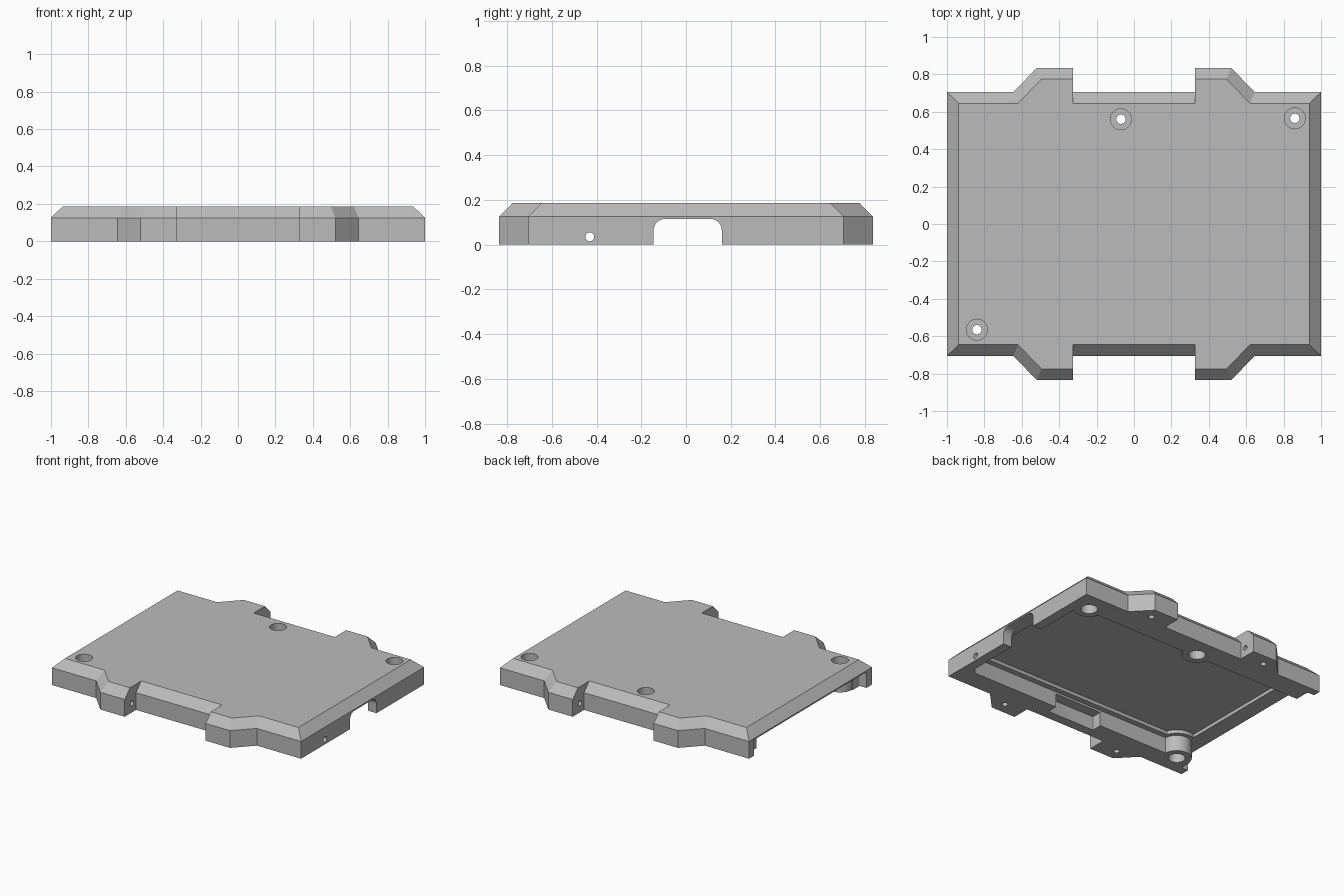
import bpy, bmesh, math
from mathutils import Vector, Matrix

if "Cube" in bpy.data.objects:
    bpy.data.objects.remove(bpy.data.objects["Cube"], do_unlink=True)

grey = bpy.data.materials.new("plain grey")
grey.use_nodes = True
colour = (0.5, 0.5, 0.5, 1)
grey.diffuse_color = colour
grey.node_tree.nodes["Principled BSDF"].inputs["Base Color"].default_value = colour


def loft(name, loops):
    """Solid skinned through matching closed loops."""
    bm = bmesh.new()
    rings = [[bm.verts.new(p) for p in loop] for loop in loops]
    n = len(rings[0])
    for low, high in zip(rings, rings[1:]):
        for i in range(n):
            j = (i + 1) % n
            bm.faces.new((low[i], low[j], high[j], high[i]))
    bm.faces.new(rings[0][::-1])
    bm.faces.new(rings[-1])
    bmesh.ops.recalc_face_normals(bm, faces=bm.faces)
    mesh = bpy.data.meshes.new(name)
    bm.to_mesh(mesh)
    bm.free()
    mesh.materials.append(grey)
    ob = bpy.data.objects.new(name, mesh)
    bpy.context.collection.objects.link(ob)
    return ob


def prism(name, pts, z0, z1):
    return loft(name, [[(x, y, z) for x, y in pts] for z in (z0, z1)])


def rounded(x0, x1, y0, y1, r):
    """Rounded rectangle outline."""
    pts = []
    corners = ((x1 - r, y1 - r), (x0 + r, y1 - r), (x0 + r, y0 + r), (x1 - r, y0 + r))
    for k, (cx, cy) in enumerate(corners):
        for s in range(7):
            a = math.radians(90 * k + 15 * s)
            pts.append((cx + r * math.cos(a), cy + r * math.sin(a)))
    return pts


def rod(name, start, end, r):
    """Round bar between two points."""
    start, end = Vector(start), Vector(end)
    turn = (end - start).to_track_quat("Z", "Y").to_matrix()
    ring = [turn @ Vector((r * math.cos(a), r * math.sin(a), 0))
            for a in (math.tau * i / 32 for i in range(32))]
    return loft(name, [[c + p for p in ring] for c in (start, end)])


def cut(target, cutter):
    """Subtract the cutter and remove it."""
    cutter.hide_render = True
    mod = target.modifiers.new("cut", "BOOLEAN")
    mod.operation = "DIFFERENCE"
    mod.solver = "EXACT"
    mod.object = cutter
    bpy.context.view_layer.objects.active = target
    bpy.ops.object.modifier_apply(modifier=mod.name)
    bpy.data.objects.remove(cutter, do_unlink=True)


# Cover body: outline of one quarter (outer point, chamfered top point)
quarter = [((1, 0.705), (0.937, 0.645)), ((0.645, 0.705), (0.62, 0.645)),
           ((0.52, 0.835), (0.495, 0.775)), ((0.325, 0.835), (0.325, 0.775)),
           ((0.325, 0.705), (0.325, 0.645))]


def outline(k):
    q = [pair[k] for pair in quarter]
    back = q + [(-x, y) for x, y in q[::-1]]
    return back + [(-x, -y) for x, y in back]


cover = loft("cover", [[(x, y, z) for x, y in outline(k)]
                       for k, z in ((0, 0), (0, 0.125), (1, 0.187))])

screws = [(-0.84, -0.565), (0.86, 0.565), (-0.07, 0.56)]

# Underside pocket in two steps, leaving bosses round the screws
steps = [(rounded(-1.2, 0.93, -0.56, 0.54, 0.05), 0.115, 0.1),
         (rounded(-0.88, 0.89, -0.52, 0.5, 0.05), 0.14, 0.13)]
for pts, top, boss in steps:
    pocket = prism("pocket_cutter", pts, -0.1, top)
    for x, y in screws:
        cut(pocket, rod("boss", (x, y, -0.2), (x, y, 0.3), boss))
    cut(cover, pocket)

# Open right-hand edge and the recess in the front rim
cut(cover, prism("edge_cutter", rounded(-1.2, -0.945, -0.64, 0.65, 0.01), -0.1, 0.115))
cut(cover, prism("rim_cutter", rounded(-0.18, 0.2, -0.635, -0.53, 0.005), -0.1, 0.1))

# Cable notch through the left wall
notch = prism("notch_cutter", rounded(-0.145, 0.16, -0.2, 0.115, 0.05), 0.91, 1.1)
notch.data.transform(Matrix(((0, 0, 1, 0), (1, 0, 0, 0), (0, 1, 0, 0), (0, 0, 0, 1))))
cut(cover, notch)
cut(cover, rod("pin_cutter", (0.85, -0.43, 0.035), (1.1, -0.43, 0.035), 0.02))

# Screw holes, counterbored from both faces
for x, y in screws:
    cut(cover, rod("hole_cutter", (x, y, -0.1), (x, y, 0.3), 0.025))
    cut(cover, rod("head_cutter", (x, y, 0.13), (x, y, 0.3), 0.056))
    cut(cover, rod("base_cutter", (x, y, -0.1), (x, y, 0.07), 0.056))

# Pin holes in the four lugs
for sx in (-1, 1):
    for sy in (-1, 1):
        x, y = 0.48 * sx, 0.75 * sy
        cut(cover, rod("lug_cutter", (x, y, -0.1), (x, y, 0.1), 0.02))
        cut(cover, rod("lug_cutter", (0.2 * sx, y, 0.065), (x, y, 0.065), 0.018))

bpy.ops.object.select_all(action="DESELECT")
cover.select_set(True)
bpy.context.view_layer.objects.active = cover
bpy.ops.object.shade_smooth_by_angle(angle=math.radians(25))
